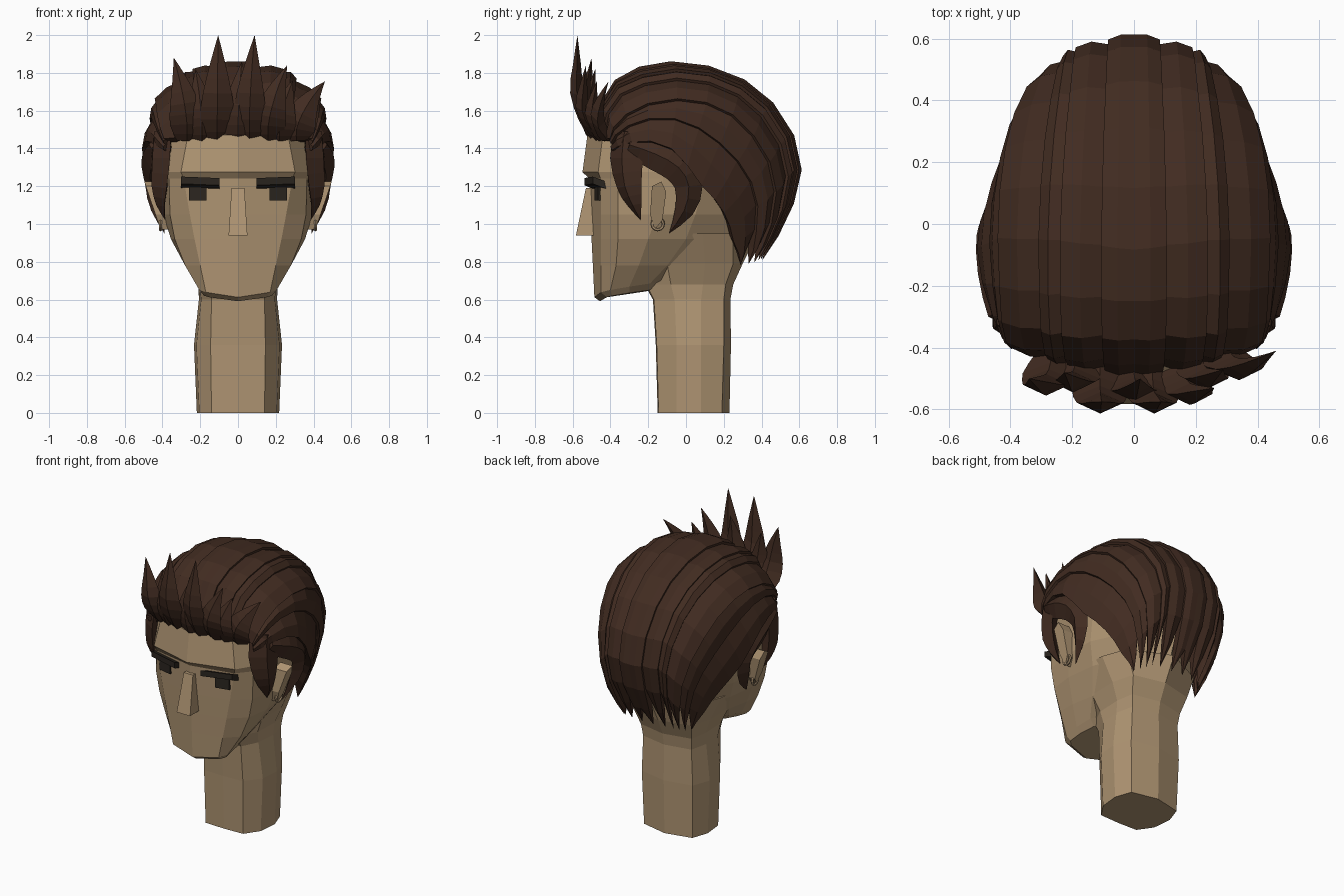
import bpy, bmesh, math
from mathutils import Vector

if "Cube" in bpy.data.objects:
    bpy.data.objects.remove(bpy.data.objects["Cube"])


def material(name, rgb):
    m = bpy.data.materials.new(name)
    m.diffuse_color = (*rgb, 1)
    m.use_nodes = True
    m.node_tree.nodes["Principled BSDF"].inputs["Base Color"].default_value = m.diffuse_color
    return m


SKIN = material("skin", (0.43, 0.3, 0.17))
HAIR = material("dark brown hair", (0.053, 0.0245, 0.015))
EYE = material("near black", (0.024, 0.019, 0.014))
RING = material("dull bronze", (0.38, 0.265, 0.155))


def finish(name, bm, mat):
    bmesh.ops.recalc_face_normals(bm, faces=bm.faces)
    mesh = bpy.data.meshes.new(name)
    bm.to_mesh(mesh)
    bm.free()
    mesh.materials.append(mat)
    ob = bpy.data.objects.new(name, mesh)
    bpy.context.collection.objects.link(ob)
    return ob


def loft(name, rings, mat):
    """Skin equal-length rings; a ring of one point makes a tip."""
    bm = bmesh.new()
    rows = [[bm.verts.new(p) for p in r] for r in rings]
    for a, b in zip(rows, rows[1:]):
        n = len(a)
        for i in range(n):
            j = (i + 1) % n
            if len(b) == 1:
                bm.faces.new((a[i], a[j], b[0]))
            else:
                bm.faces.new((a[i], a[j], b[j], b[i]))
    for r in (rows[0], rows[-1]):
        if len(r) > 2:
            bm.faces.new(r)
    return finish(name, bm, mat)


def mirrored(z, half, rise_x=0, rise_y=0):
    """Closed ring from a half outline running front centre to back centre."""
    full = half + [(-x, y) for x, y in reversed(half[1:-1])]
    return [(x, y, z + rise_x * abs(x) + rise_y * (y + .45)) for x, y in full]


def smooth(pts, t):
    """Catmull-Rom point at parameter t along a list of points."""
    i = min(int(t), len(pts) - 2)
    f = t - i
    p = [Vector(pts[max(0, min(len(pts) - 1, i + k))]) for k in (-1, 0, 1, 2)]
    return .5 * (2 * p[1] + (p[2] - p[0]) * f + (2 * p[0] - 5 * p[1] + 4 * p[2] - p[3]) * f ** 2
                 + (3 * p[1] - p[0] - 3 * p[2] + p[3]) * f ** 3)


def lock(name, path, widths, normal, depth):
    """Tapered hair lock with a diamond section, ending in a point."""
    n, steps = Vector(normal).normalized(), (len(path) - 1) * 2
    pts = [smooth(path, i / 2) for i in range(steps + 1)]
    rings = []
    for i in range(steps):
        w = smooth([(v, 0, 0) for v in widths], i / 2).x
        t = pts[i + 1] - pts[max(i - 1, 0)]
        side = t.cross(n).normalized() * w
        d = n * depth * min(1, w / max(widths) * 1.3)
        rings.append([pts[i] - side, pts[i] + d, pts[i] + side, pts[i] - d])
    return loft(name, rings + [[pts[-1]]], HAIR)


# Neck, flaring into the back of the head
loft("neck", [
    mirrored(0, [(0, -.15), (.14, -.145), (.205, -.05), (.218, .08), (.18, .19), (0, .23)]),
    mirrored(.36, [(0, -.16), (.145, -.155), (.22, -.05), (.233, .08), (.19, .2), (0, .238)]),
    mirrored(.6, [(0, -.175), (.14, -.17), (.195, -.06), (.207, .08), (.18, .2), (0, .235)]),
    mirrored(.68, [(0, -.22), (.14, -.21), (.203, -.08), (.21, .09), (.19, .21), (0, .25)]),
    mirrored(.79, [(0, -.22), (.14, -.2), (.25, -.1), (.255, .1), (.215, .25), (0, .3)]),
    mirrored(.95, [(0, -.22), (.14, -.2), (.335, -.08), (.33, .09), (.27, .25), (0, .38)]),
], SKIN)

# Head: flat-fronted face with a jaw that narrows to the chin
loft("head", [
    mirrored(.592, [(0, -.455), (.15, -.42), (.18, -.39), (.175, -.3), (.15, -.2), (.1, -.16), (0, -.15)], .1, .17),
    mirrored(.618, [(0, -.485), (.17, -.45), (.205, -.4), (.205, -.3), (.19, -.19), (.13, -.1), (0, -.08)], .12, .17),
    mirrored(.78, [(0, -.493), (.2, -.45), (.28, -.37), (.28, -.25), (.25, -.1), (.18, .15), (0, .27)]),
    mirrored(.92, [(0, -.5), (.23, -.45), (.335, -.36), (.355, -.2), (.33, 0), (.25, .23), (0, .34)]),
    mirrored(1.05, [(0, -.506), (.255, -.45), (.36, -.36), (.395, -.15), (.39, .05), (.29, .26), (0, .38)]),
    mirrored(1.24, [(0, -.512), (.288, -.452), (.365, -.36), (.41, -.12), (.41, .1), (.34, .3), (0, .46)]),
    mirrored(1.275, [(0, -.548), (.302, -.465), (.365, -.36), (.415, -.12), (.415, .1), (.345, .31), (0, .47)]),
    mirrored(1.47, [(0, -.522), (.265, -.44), (.345, -.34), (.4, -.12), (.4, .1), (.33, .3), (0, .48)]),
    mirrored(1.6, [(0, -.36), (.18, -.33), (.24, -.25), (.29, -.1), (.28, .1), (.22, .25), (0, .35)]),
], SKIN)

# Nose wedge
loft("nose", [[(-w, -.47, z), (-w, y, z), (w, y, z), (w, -.47, z)]
              for w, y, z in ((.05, -.583, .938), (.034, -.53, 1.19))], SKIN)


def tilted_box(name, s, x0, x1, z0, z1, bump, lift, drop=0):
    """Block lying along the slanted half of the face."""
    rings = []
    for x, dz in ((x0, 0), (x1, lift)):
        y = -.51 + .22 * x
        rings.append([(s * x, y - bump, z0 + dz), (s * x, y + .03, z0 + dz - drop),
                      (s * x, y + .03, z1 + dz - drop), (s * x, y - bump, z1 + dz)])
    return loft(name, rings, EYE)


EAR = [(-.18, 1.2), (-.13, 1.225), (-.105, 1.17), (-.125, 1.02), (-.165, .97), (-.19, 1.05)]

for s, tag in ((1, "left"), (-1, "right")):
    # Eyes and brows
    tilted_box(f"eye_{tag}", s, .168, .26, 1.125, 1.21, .012, 0)
    tilted_box(f"brow_{tag}", s, .097, .302, 1.205, 1.243, .05, .008, .03)
    # Ears flare outward toward the top
    loft(f"ear_{tag}", [[(s * .37, y, z) for y, z in EAR],
                        [(s * (.41 + (z - .97) * .34), y, z) for y, z in EAR]], SKIN)
    bpy.ops.mesh.primitive_torus_add(major_radius=.03, minor_radius=.009, major_segments=12,
                                     minor_segments=6, location=(s * .41, -.15, 1.0),
                                     rotation=(0, math.pi / 2, 0))
    ring = bpy.context.object
    ring.name = f"earring_{tag}"
    ring.data.materials.append(RING)

# Hair cap: guide curves from the brow over the crown to the nape
GUIDES = [
    [(0, -.49, 1.47), (0, -.425, 1.7), (0, -.27, 1.825), (0, -.03, 1.86), (0, .26, 1.79),
     (0, .48, 1.62), (0, .608, 1.36), (0, .57, 1.11), (0, .41, .81)],
    [(.22, -.46, 1.46), (.24, -.41, 1.68), (.25, -.25, 1.78), (.25, 0, 1.815), (.235, .25, 1.75),
     (.215, .44, 1.6), (.2, .56, 1.36), (.19, .53, 1.11), (.17, .39, .81)],
    [(.39, -.4, 1.45), (.42, -.36, 1.54), (.432, -.22, 1.63), (.438, 0, 1.66), (.42, .21, 1.6),
     (.38, .37, 1.45), (.32, .47, 1.24), (.27, .45, 1.0), (.22, .35, .79)],
    [(.39, -.39, 1.39), (.44, -.33, 1.42), (.485, -.2, 1.44), (.505, -.05, 1.38), (.475, .06, 1.23),
     (.43, .16, 1.12), (.37, .22, 1.02), (.31, .25, .91), (.25, .27, .78)],
]
CENTRE = Vector((0, .05, 1.25))


def cap_point(u, t, push, s):
    i = min(int(u), 2)
    p = smooth(GUIDES[i], t).lerp(smooth(GUIDES[i + 1], t), u - i)
    p += (p - CENTRE).normalized() * push
    return (p.x * s, p.y, p.z)


EDGES = [0, .42, .95, 1.3, 2, 2.4, 3]
for s, tag in ((1, "left"), (-1, "right")):
    for k, (a, b) in enumerate(zip(EDGES, EDGES[1:])):
        rings = []
        for t in [i * .7 for i in range(11)] + [7.5]:
            # sides close in over the last stretch
            pinch = (b - a) * .2 * (t > 7.2)
            lo, hi = a + pinch * (k > 0), b - pinch
            m = (lo + hi) / 2
            rings.append([cap_point(lo, t, -.012 if k else 0, s), cap_point(m, t, .01, s),
                          cap_point(hi, t, .004, s), cap_point(hi, t, -.05, s),
                          cap_point(lo, t, -.06, s)])
        rings.append([cap_point(a + (b - a) * .6, 8, 0, s)])
        loft(f"cap_lock_{tag}_{k}", rings, HAIR)

    # Temple lock sweeping down in front of the ear
    lock(f"temple_lock_{tag}", [(s * .40, -.30, 1.49), (s * .41, -.315, 1.35), (s * .415, -.3, 1.2),
                                (s * .41, -.27, 1.1), (s * .385, -.24, 1.02)],
         [.09, .10, .075, .04, 0], (s * .87, -.5, 0), .05)
    # Lock hooking over and behind the ear
    lock(f"ear_lock_{tag}", [(s * .43, -.30, 1.42), (s * .46, -.16, 1.37), (s * .465, -.04, 1.3),
                             (s * .445, .015, 1.2), (s * .425, -.01, 1.07), (s * .39, -.09, .95)],
         [.06, .085, .085, .075, .05, 0], (1, 0, 0), .045)

# Upswept fringe: base x, tip x, tip y, tip z, half width, forward bulge
FRINGE = [
    (-.27, -.34, -.50, 1.88, .09, -.52), (-.19, -.225, -.48, 1.82, .085, -.51),
    (-.11, -.105, -.575, 2.0, .09, -.578), (0, .02, -.50, 1.86, .09, -.54),
    (.06, .088, -.575, 2.0, .085, -.578), (.16, .26, -.53, 1.84, .09, -.55),
    (.22, .29, -.47, 1.76, .085, -.50), (.31, .46, -.41, 1.755, .095, -.47),
]
for i, (bx, tx, ty, tz, w, bulge) in enumerate(FRINGE):
    h = tz - 1.44
    base_y = -.48 + abs(bx) * .2
    lock(f"fringe_spike_{i}", [
        (bx, base_y, 1.44), (bx, base_y * .4 + bulge * .6, 1.44 + h * .2),
        (bx + (tx - bx) * .2, bulge, 1.44 + h * .45),
        (bx + (tx - bx) * .55, (bulge * 2 + ty) / 3, 1.44 + h * .73), (tx, ty, tz)],
        [w * .6, w, w * .85, w * .45, 0], (0, -1, 0), .035)
